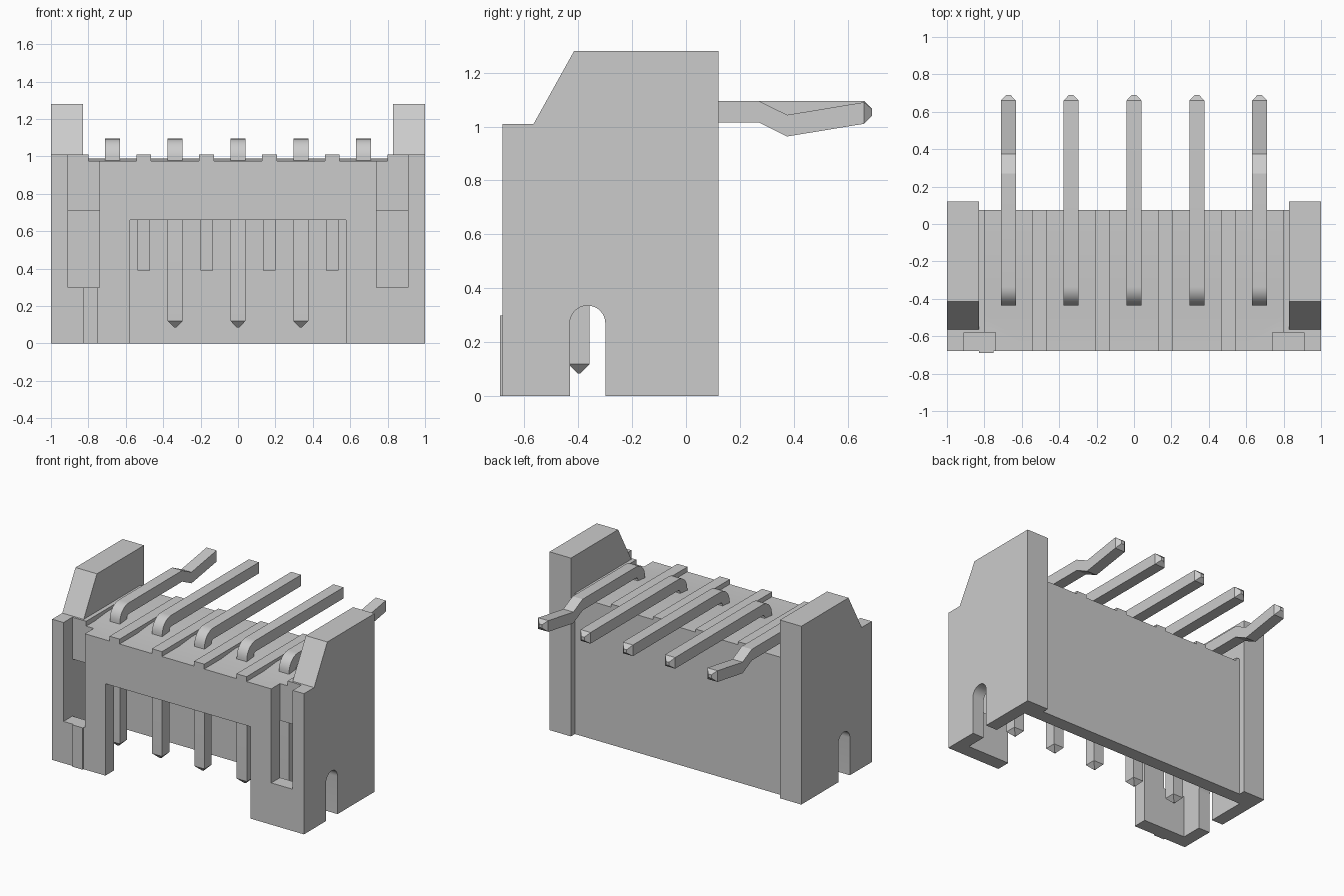
import bpy, bmesh
from math import sin, cos, pi, radians
from mathutils import Vector

if "Cube" in bpy.data.objects:
    bpy.data.objects.remove(bpy.data.objects["Cube"])


def new_object(name, bm):
    bmesh.ops.recalc_face_normals(bm, faces=bm.faces)
    mesh = bpy.data.meshes.new(name)
    bm.to_mesh(mesh)
    bm.free()
    obj = bpy.data.objects.new(name, mesh)
    bpy.context.collection.objects.link(obj)
    return obj


def prism(name, profile, x0, x1):
    """Extrude a (y, z) profile from x0 to x1."""
    bm = bmesh.new()
    face = bm.faces.new([bm.verts.new((x0, y, z)) for y, z in profile])
    ext = bmesh.ops.extrude_face_region(bm, geom=[face])["geom"]
    verts = [v for v in ext if isinstance(v, bmesh.types.BMVert)]
    bmesh.ops.translate(bm, verts=verts, vec=(x1 - x0, 0, 0))
    return new_object(name, bm)


def box(name, x0, x1, y0, y1, z0, z1):
    return prism(name, [(y0, z0), (y1, z0), (y1, z1), (y0, z1)], x0, x1)


def cut(target, cutter):
    cutter.hide_render = True
    mod = target.modifiers.new("cut", "BOOLEAN")
    mod.operation, mod.solver, mod.object = "DIFFERENCE", "EXACT", cutter
    bpy.context.view_layer.objects.active = target
    bpy.ops.object.modifier_apply(modifier=mod.name)
    bpy.data.objects.remove(cutter, do_unlink=True)


def pin(name, x, kinked):
    """Square pin swept along an L-shaped path in the yz plane."""
    # centre line: (y, z, direction angle of travel, half size)
    h = 0.04
    path = [(-0.397, 0.085, pi / 2, 0.006), (-0.397, 0.12, pi / 2, h)]
    cy, cz, r = -0.335, 0.993, 0.062
    for i in range(9):
        a = pi / 2 * i / 8
        path.append((cy - r * cos(a), cz + r * sin(a), pi / 2 - a, h))
    if kinked:
        path += [(0.27, 1.055, 0, h), (0.375, 1.003, 0, h)]
    path += [(0.66, 1.05 if kinked else 1.055, 0, h), (0.69, 1.053, 0, 0.012)]
    bm = bmesh.new()
    rings = []
    for y, z, a, s in path:
        n = Vector((0, -sin(a), cos(a))) * s
        c = Vector((x, y, z))
        u = Vector((s, 0, 0))
        rings.append([bm.verts.new(c + p) for p in (u + n, n - u, -u - n, u - n)])
    for a, b in zip(rings, rings[1:]):
        for i in range(4):
            j = (i + 1) % 4
            bm.faces.new((a[i], a[j], b[j], b[i]))
    bm.faces.new(rings[0])
    bm.faces.new(rings[-1])
    obj = new_object(name, bm)
    bpy.context.view_layer.objects.active = obj
    obj.select_set(True)
    bpy.ops.object.shade_smooth_by_angle(angle=radians(20))
    obj.select_set(False)


# housing block with the side-wall outline
housing = prism("housing", [(-0.68, 0), (0.12, 0), (0.12, 1.28), (-0.415, 1.28),
                            (-0.565, 1.01), (-0.68, 1.01)], -1, 1)

# open space between the raised side walls, and recessed back panel
cut(housing, box("top_gap", -0.83, 0.83, -0.8, 0.3, 1.01, 1.4))
cut(housing, box("back_step", -0.83, 0.83, 0.075, 0.3, -0.1, 1.4))

# shallow channels that leave four ribs on the top
ribs = [-0.504, -0.168, 0.168, 0.504]
starts = [-0.80] + [r + 0.04 for r in ribs]
ends = [r - 0.04 for r in ribs] + [0.80]
for x0, x1 in zip(starts, ends):
    cut(housing, prism("channel", [(-0.8, 0.975), (-0.48, 0.975), (-0.35, 0.988),
                                   (0.3, 0.988), (0.3, 1.1), (-0.8, 1.1)], x0, x1))

# plug cavity and front window
cut(housing, box("cavity", -0.91, 0.91, -0.58, -0.02, -0.1, 0.71))
cut(housing, box("window", -0.577, 0.577, -0.8, -0.5, -0.1, 0.66))

# front corner pockets
for s in (-1, 1):
    x0, x1 = sorted((s * 0.74, s * 0.91))
    cut(housing, box("pocket", x0, x1, -0.8, -0.58, 0.30, 1.2))

# round-topped slots through both side walls
arch = [(-0.365 + 0.066 * cos(pi * i / 16), 0.27 + 0.066 * sin(pi * i / 16))
        for i in range(17)]
cut(housing, prism("slot", [(-0.431, -0.1), (-0.299, -0.1)] + arch, -1.2, 1.2))
housing.select_set(True)
bpy.context.view_layer.objects.active = housing
bpy.ops.object.shade_smooth_by_angle(angle=radians(20))
housing.select_set(False)

# first-pin marker tab on the front
box("marker_tab", -0.83, -0.75, -0.69, -0.60, 0, 0.30)

# guide ribs on the inside of the back wall
for i, x in enumerate(ribs):
    box(f"guide_rib_{i + 1}", x - 0.033, x + 0.033, -0.07, -0.01, 0.39, 0.72)

# bent contact pins, outer two with a retention kink
for i in range(5):
    pin(f"pin_{i + 1}", (i - 2) * 0.336, i in (0, 4))
